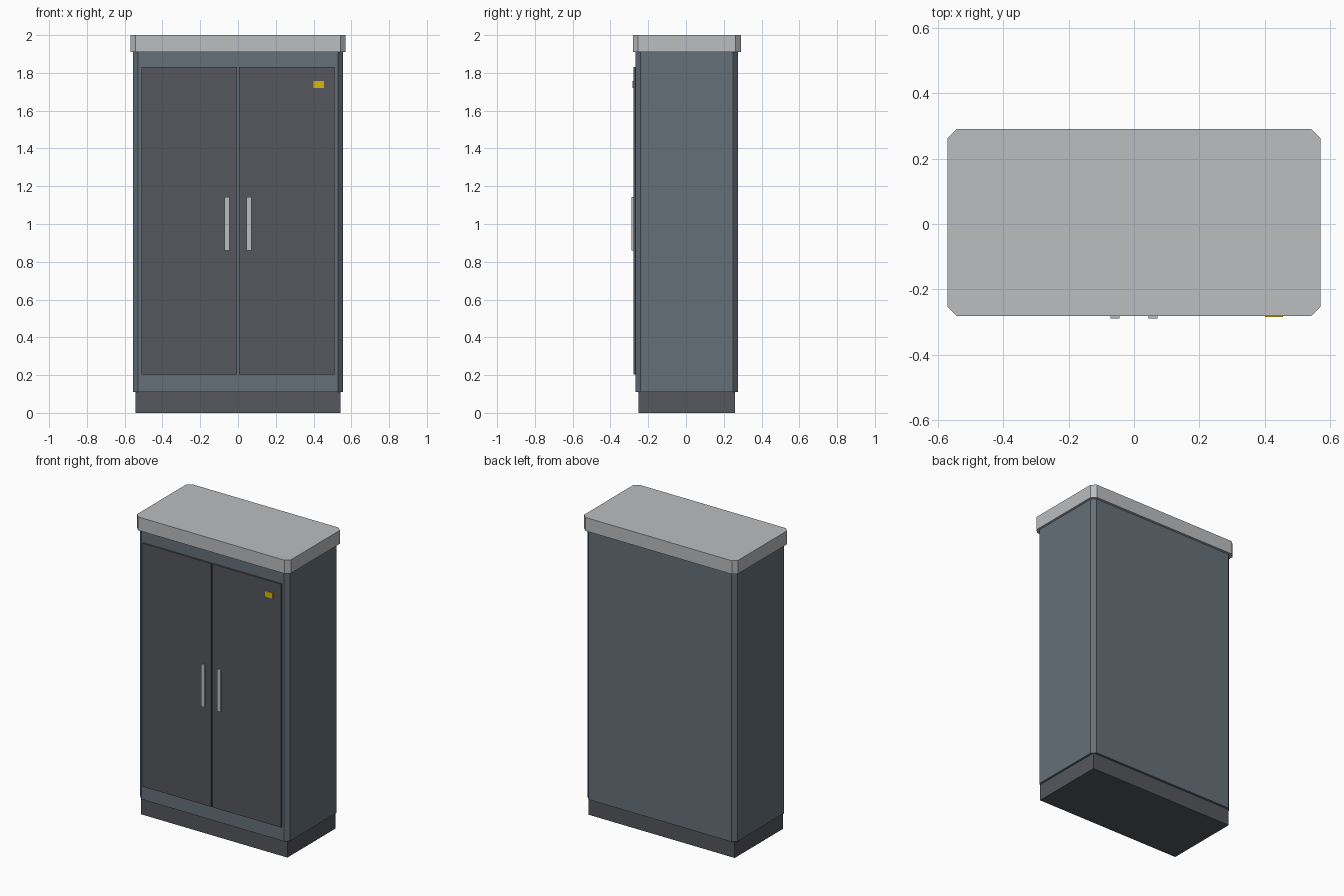
import bpy, bmesh

if "Cube" in bpy.data.objects:
    bpy.data.objects.remove(bpy.data.objects["Cube"])


def material(name, color):
    m = bpy.data.materials.new(name)
    m.diffuse_color = (*color, 1)
    m.use_nodes = True
    m.node_tree.nodes["Principled BSDF"].inputs["Base Color"].default_value = m.diffuse_color
    return m


SLATE = material("slate", (0.13, 0.16, 0.19))
DARK = material("dark_grey", (0.09, 0.095, 0.11))
LIGHT = material("light_grey", (0.5, 0.51, 0.52))
YELLOW = material("yellow", (0.75, 0.47, 0.0))


def box(name, x, y, z, mat, chamfer=0):
    """Box from (min, max) ranges, optionally with chamfered vertical edges."""
    bm = bmesh.new()
    bmesh.ops.create_cube(bm, size=1)
    for v in bm.verts:
        v.co = [r[0] + (c + 0.5) * (r[1] - r[0]) for c, r in zip(v.co, (x, y, z))]
    if chamfer:
        upright = [e for e in bm.edges
                   if abs(e.verts[0].co.z - e.verts[1].co.z) > 0.01]
        bmesh.ops.bevel(bm, geom=upright, offset=chamfer, segments=1,
                        affect='EDGES')
    mesh = bpy.data.meshes.new(name)
    bm.to_mesh(mesh)
    bm.free()
    mesh.materials.append(mat)
    ob = bpy.data.objects.new(name, mesh)
    bpy.context.collection.objects.link(ob)
    return ob


# Plinth, cabinet body and overhanging lid
box("plinth", (-0.542, 0.542), (-0.252, 0.259), (0, 0.11), DARK)
box("cabinet_body", (-0.555, 0.555), (-0.267, 0.274), (0.11, 1.91), SLATE, 0.026)
box("lid", (-0.57, 0.57), (-0.281, 0.29), (1.91, 2.0), LIGHT, 0.028)

# Pair of doors with bar handles
for side, s in (("left", -1), ("right", 1)):
    box(side + "_door", sorted((s * 0.005, s * 0.512)), (-0.278, -0.266),
        (0.203, 1.83), DARK)
    box(side + "_handle", sorted((s * 0.045, s * 0.072)), (-0.288, -0.277),
        (0.86, 1.143), LIGHT)

# Warning label on the right door
box("warning_label", (0.4, 0.455), (-0.284, -0.277), (1.72, 1.757), YELLOW)
